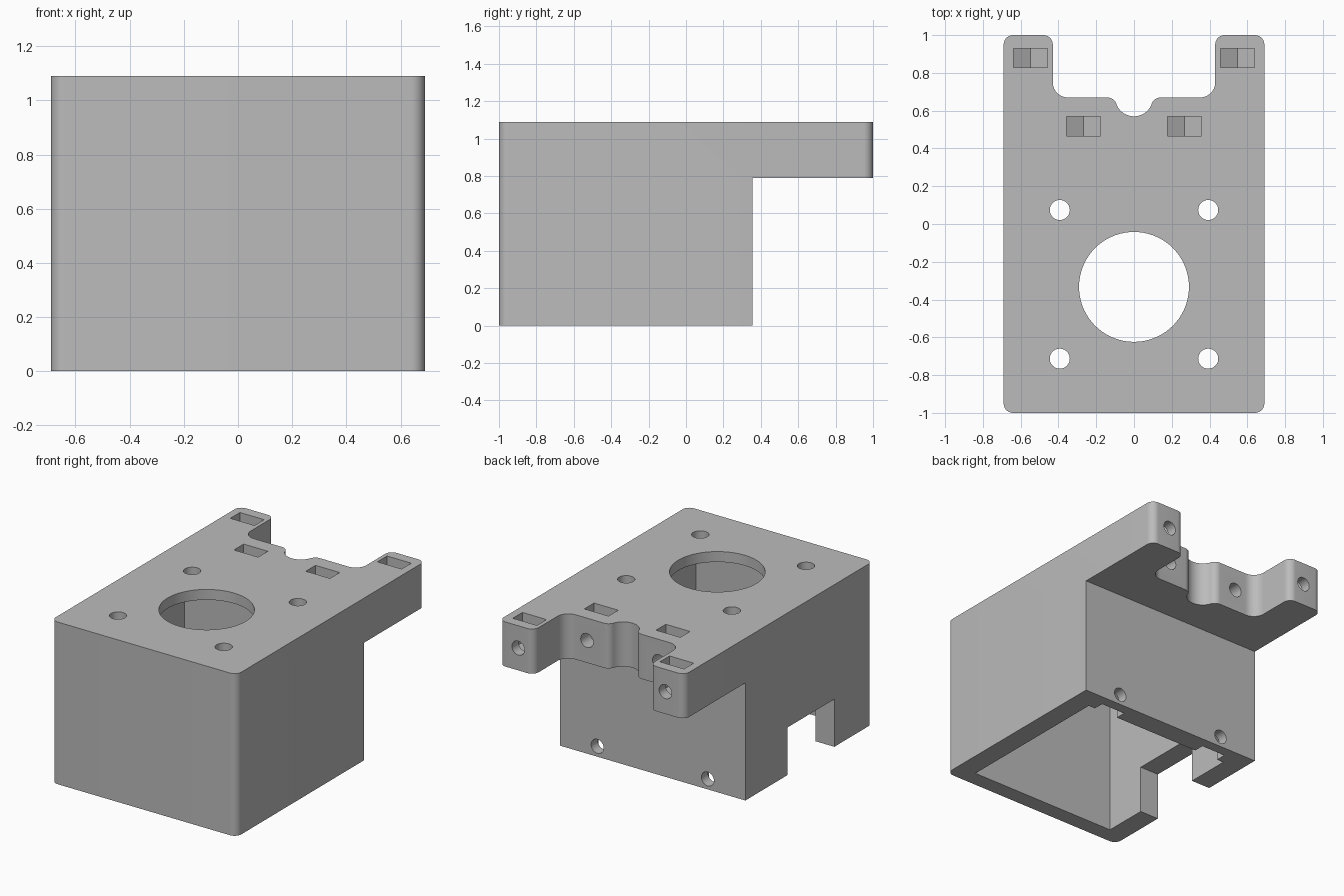
import bpy, bmesh
from math import cos, sin, radians

cube = bpy.data.objects.get("Cube")
if cube:
    bpy.data.objects.remove(cube, do_unlink=True)

grey = bpy.data.materials.new("plain grey")
grey.use_nodes = True
GREY = (0.5, 0.5, 0.5, 1)
grey.diffuse_color = GREY
grey.node_tree.nodes["Principled BSDF"].inputs["Base Color"].default_value = GREY


def arc(cx, cy, r, start, end, steps=10):
    return [(cx + r * cos(radians(start + (end - start) * i / steps)),
             cy + r * sin(radians(start + (end - start) * i / steps)))
            for i in range(steps + 1)]


def circle(cx, cy, r, steps=40):
    return arc(cx, cy, r, 0, 360, steps)[:-1]


def rect(x0, x1, y0, y1):
    return [(x0, y0), (x1, y0), (x1, y1), (x0, y1)]


def prism(name, profile, axis, lo, hi):
    """Extrude a 2D profile along the given axis from lo to hi."""
    place = {"x": lambda u, v, w: (w, u, v),
             "y": lambda u, v, w: (u, w, v),
             "z": lambda u, v, w: (u, v, w)}[axis]
    bm = bmesh.new()
    low = [bm.verts.new(place(u, v, lo)) for u, v in profile]
    high = [bm.verts.new(place(u, v, hi)) for u, v in profile]
    bm.faces.new(low)
    bm.faces.new(high)
    for i in range(len(low)):
        j = (i + 1) % len(low)
        bm.faces.new((low[i], low[j], high[j], high[i]))
    bmesh.ops.recalc_face_normals(bm, faces=bm.faces)
    mesh = bpy.data.meshes.new(name)
    bm.to_mesh(mesh)
    bm.free()
    mesh.materials.append(grey)
    obj = bpy.data.objects.new(name, mesh)
    bpy.context.collection.objects.link(obj)
    return obj


def nut_profile(x, z, open_z):
    """Pocket with a pointed end, open towards open_z."""
    s = 1 if open_z > z else -1
    w, shoulder, tip = 0.09, z - s * 0.052, z - s * 0.104
    return [(x - w, open_z), (x - w, shoulder), (x, tip),
            (x + w, shoulder), (x + w, open_z)]


# Main block: rounded outline with two rear tabs and a central scallop
half = (arc(0.64, -0.95, 0.05, -90, 0) + arc(0.64, 0.95, 0.05, 0, 90)
        + arc(0.48, 0.95, 0.05, 90, 180) + arc(0.35, 0.75, 0.08, 0, -90)
        + arc(0.141, 0.62, 0.05, 90, 160.5)
        + arc(0, 0.67, 0.1, -19.5, -90)[1:])
half[-1] = (0, 0.57)
outline = half + [(-x, y) for x, y in reversed(half[:-1])]
body = prism("motor_mount", outline, "z", 0, 1.09)

# Step under the rear overhang, motor cavity, side cable opening
cutters = [
    prism("rear_step_cutter", rect(-1, 1, 0.355, 1.2), "z", -0.1, 0.79),
    prism("cavity_cutter", rect(-0.55, 0.55, -0.89, 0.215), "z", -0.1, 1.02),
    prism("cable_cutter", rect(-0.59, -0.09, -0.1, 0.32), "x", -0.8, -0.5),
    prism("shaft_cutter", circle(0, -0.333, 0.291, 72), "z", 0.9, 1.2),
]

# Motor screw holes through the top
for x in (-0.393, 0.393):
    for y in (-0.713, 0.074):
        cutters.append(prism("motor_screw_cutter", circle(x, y, 0.053), "z", 0.9, 1.2))

# Nut pockets and rear screw holes: x, z, pocket opening, pocket y range, hole y range
fixings = [(0.547, 0.94, 1.2, 0.828, 0.93, 0.8, 1.1),
           (0.267, 0.94, 1.2, 0.467, 0.57, 0.44, 0.8),
           (0.41, 0.07, -0.1, 0.15, 0.285, 0.1, 0.5)]
for side in (-1, 1):
    for x, z, open_z, n0, n1, h0, h1 in fixings:
        cutters.append(prism("nut_cutter", nut_profile(side * x, z, open_z), "y", n0, n1))
        cutters.append(prism("screw_cutter", circle(side * x, z, 0.047, 32), "y", h0, h1))

# Cut everything, then discard the cutters
bpy.context.view_layer.objects.active = body
for cutter in cutters:
    mod = body.modifiers.new("cut", "BOOLEAN")
    mod.operation = "DIFFERENCE"
    mod.solver = "EXACT"
    mod.object = cutter
    bpy.ops.object.modifier_apply(modifier=mod.name)
    bpy.data.objects.remove(cutter, do_unlink=True)

bpy.ops.object.select_all(action="DESELECT")
body.select_set(True)
bpy.ops.object.shade_smooth_by_angle(angle=radians(30))
